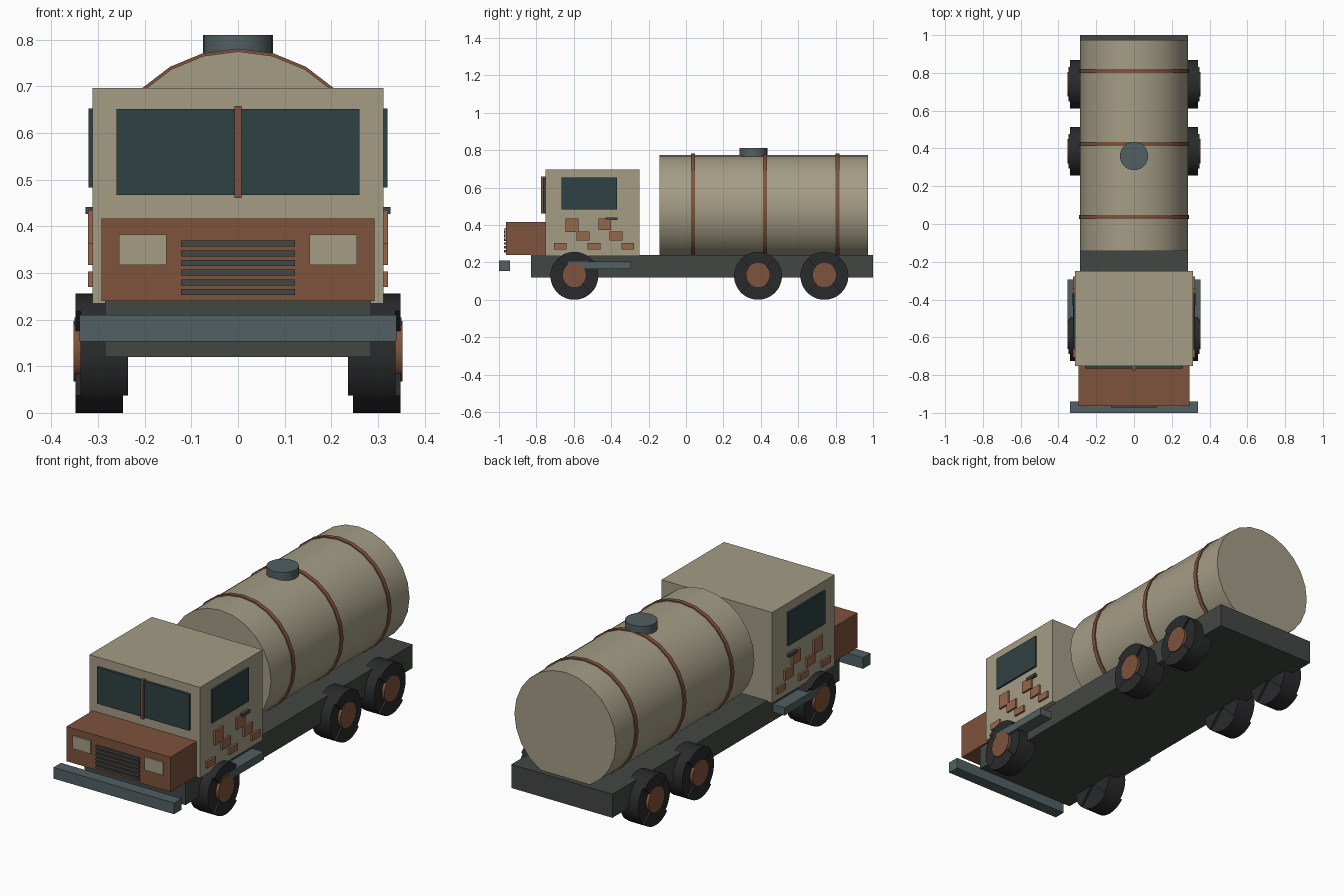
import bpy, bmesh
from math import sin, cos, pi, radians

if "Cube" in bpy.data.objects:
    bpy.data.objects.remove(bpy.data.objects["Cube"])


def material(name, rgb):
    m = bpy.data.materials.new(name)
    m.diffuse_color = (*rgb, 1)
    m.use_nodes = True
    m.node_tree.nodes["Principled BSDF"].inputs["Base Color"].default_value = m.diffuse_color
    return m


TAN = material("tan_paint", (0.37, 0.335, 0.235))
RUST = material("rust_paint", (0.21, 0.085, 0.045))
PATCH = material("patch_rust", (0.31, 0.135, 0.07))
GLASS = material("dark_glass", (0.028, 0.052, 0.054))
FRAME = material("frame_grey", (0.055, 0.063, 0.056))
STEEL = material("blue_steel", (0.085, 0.115, 0.125))
TIRE = material("tire_black", (0.022, 0.023, 0.024))


def make(name, bm, mat, smooth=False):
    bmesh.ops.recalc_face_normals(bm, faces=bm.faces)
    me = bpy.data.meshes.new(name)
    bm.to_mesh(me)
    bm.free()
    me.materials.append(mat)
    ob = bpy.data.objects.new(name, me)
    bpy.context.collection.objects.link(ob)
    if smooth:
        bpy.ops.object.select_all(action='DESELECT')
        ob.select_set(True)
        bpy.context.view_layer.objects.active = ob
        bpy.ops.object.shade_smooth_by_angle(angle=radians(35))
    return ob


def box(name, x, y, z, mat):
    bm = bmesh.new()
    bmesh.ops.create_cube(bm, size=1)
    for v in bm.verts:
        for i, (a, b) in enumerate((x, y, z)):
            v.co[i] = (a + b) / 2 + v.co[i] * (b - a)
    return make(name, bm, mat)


def add_prism(bm, pts, a, b, place):
    """Extrude the 2D outline pts from a to b; place maps (u, v, w) to xyz."""
    lo = [bm.verts.new(place(u, v, a)) for u, v in pts]
    hi = [bm.verts.new(place(u, v, b)) for u, v in pts]
    n = len(pts)
    bm.faces.new(lo)
    bm.faces.new(hi)
    for i in range(n):
        j = (i + 1) % n
        bm.faces.new((lo[i], lo[j], hi[j], hi[i]))


def cylinder(name, axis, r, c, a, b, mat, n=24):
    place = {'x': lambda u, v, w: (w, u, v),
             'y': lambda u, v, w: (u, w, v),
             'z': lambda u, v, w: (u, v, w)}[axis]
    bm = bmesh.new()
    pts = [(c[0] + r * cos(2 * pi * i / n), c[1] + r * sin(2 * pi * i / n)) for i in range(n)]
    add_prism(bm, pts, a, b, place)
    return make(name, bm, mat, True)


# chassis, cab, hood, bumper
box("chassis", (-.285, .285), (-.83, 1), (.12, .24), FRAME)
box("cab", (-.312, .312), (-.752, -.248), (.235, .697), TAN)
box("hood", (-.293, .293), (-.963, -.75), (.24, .417), RUST)
box("bumper", (-.34, .34), (-1, -.94), (.153, .21), STEEL)

# windshield and grille
box("windshield", (-.26, .26), (-.765, -.74), (.467, .652), GLASS)
box("windshield_divider", (-.007, .007), (-.776, -.74), (.461, .658), RUST)
for i in range(6):
    z = .259 + i * .0208
    box(f"grille_slat_{i}", (-.122, .122), (-.972, -.95), (z - .0065, z + .0065), FRAME)

# tank with bands and filler hatch
cylinder("tank", 'y', .286, (0, .489), -.143, .973, TAN)
for i, y in enumerate((.037, .423, .81)):
    cylinder(f"tank_band_{i}", 'y', .292, (0, .489), y - .011, y + .011, RUST)
cylinder("filler_hatch", 'z', .075, (0, .36), .74, .81, STEEL)

# camouflage patches on the doors: y range, z range
PATCHES = [(-.643, -.575, .362, .435), (-.585, -.517, .317, .366),
           (-.467, -.4, .374, .435), (-.408, -.34, .317, .366),
           (-.707, -.638, .27, .303), (-.526, -.458, .27, .303),
           (-.345, -.278, .27, .303)]

for s, side in ((-1, "left"), (1, "right")):
    def sx(a, b):
        return tuple(sorted((s * a, s * b)))

    box(f"headlight_{side}", sx(.153, .255), (-.97, -.95), (.317, .383), TAN)
    box(f"side_window_{side}", sx(.3, .321), (-.665, -.368), (.483, .653), GLASS)
    box(f"door_handle_{side}", sx(.3, .327), (-.43, -.367), (.426, .441), FRAME)
    box(f"side_step_{side}", sx(.27, .351), (-.63, -.293), (.165, .204), STEEL)
    for i, (y0, y1, z0, z1) in enumerate(PATCHES):
        box(f"paint_patch_{side}_{i}", sx(.3, .322), (y0, y1), (z0, z1), PATCH)

    # wheels: tire of four quarter sectors, alternately stepped inward
    for k, y in enumerate((-.597, .385, .74)):
        bm = bmesh.new()
        for q in range(4):
            x0, x1 = (.247, .348) if q % 2 else (.236, .338)
            arc = [radians(90 * q - 45 + 7.5 * i) for i in range(13)]
            pts = [(y, .128)] + [(y + .128 * cos(t), .128 + .128 * sin(t)) for t in arc]
            add_prism(bm, pts, s * x0, s * x1, lambda u, v, w: (w, u, v))
        make(f"tire_{side}_{k}", bm, TIRE, True)
        cylinder(f"hub_{side}_{k}", 'x', .065, (y, .132), *sx(.26, .353), RUST)
